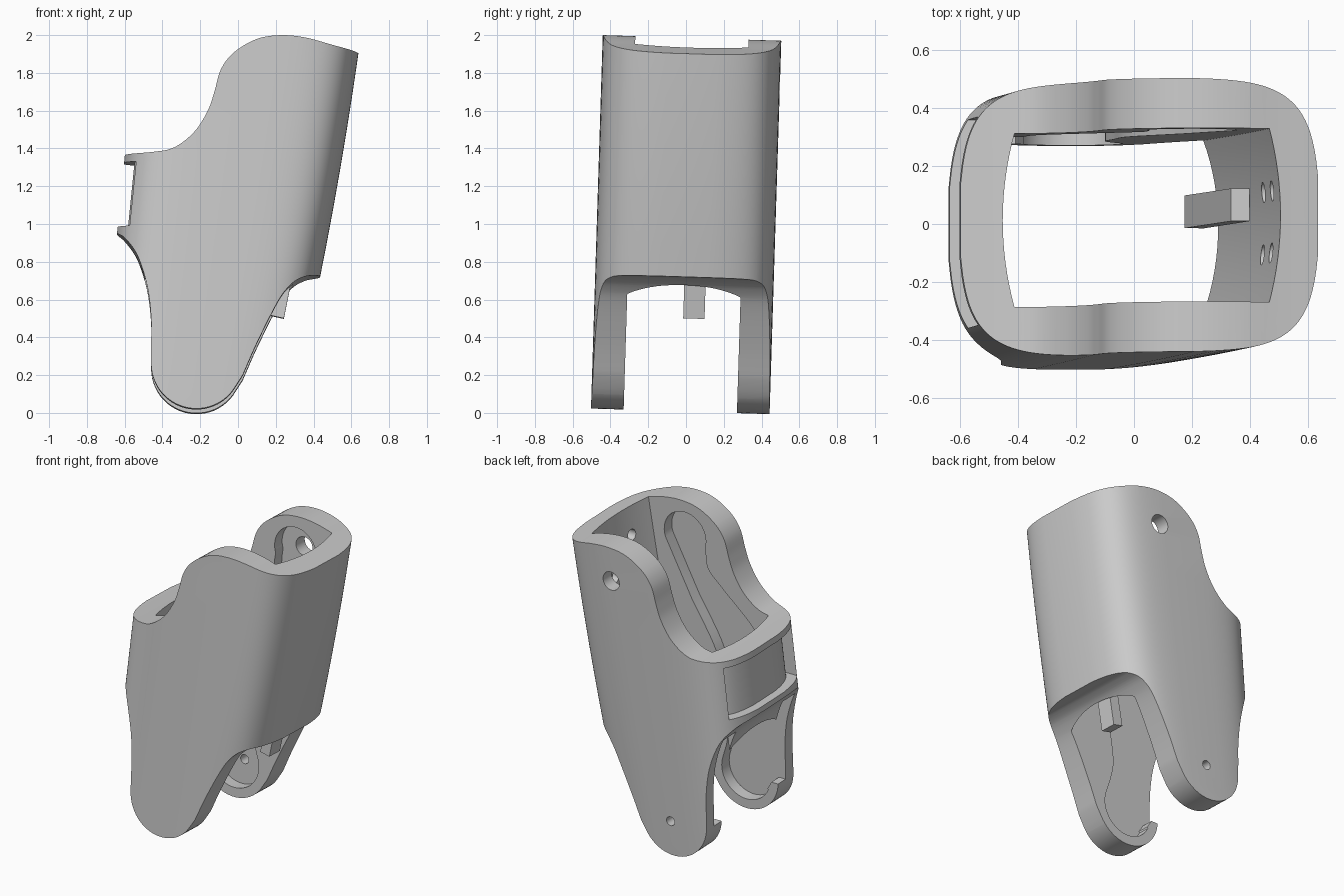
import bpy, bmesh, math
from mathutils import Vector

if "Cube" in bpy.data.objects:
    bpy.data.objects.remove(bpy.data.objects["Cube"], do_unlink=True)

grey = bpy.data.materials.new("plain_grey")
grey.use_nodes = True
grey.diffuse_color = (0.6, 0.6, 0.6, 1)
grey.node_tree.nodes["Principled BSDF"].inputs["Base Color"].default_value = (0.6, 0.6, 0.6, 1)


def left_edge(z):
    return -0.645 + 0.1 * (z - 0.97)


def right_edge(z):
    return 0.28 + 0.235 * z - 0.024 * z * z


def loft(name, rings):
    """Skin a stack of matching closed rings and cap both ends."""
    bm = bmesh.new()
    rows = [[bm.verts.new(p) for p in ring] for ring in rings]
    n = len(rows[0])
    for a, b in zip(rows, rows[1:]):
        for i in range(n):
            j = (i + 1) % n
            bm.faces.new((a[i], a[j], b[j], b[i]))
    caps = [bm.faces.new(rows[0][::-1]), bm.faces.new(rows[-1])]
    bmesh.ops.recalc_face_normals(bm, faces=bm.faces)
    bmesh.ops.triangulate(bm, faces=caps)
    mesh = bpy.data.meshes.new(name)
    bm.to_mesh(mesh)
    bm.free()
    mesh.materials.append(grey)
    obj = bpy.data.objects.new(name, mesh)
    bpy.context.collection.objects.link(obj)
    return obj


def plate(name, outline, y0, y1):
    """Extrude an (x, z) outline between two y planes."""
    return loft(name, [[(x, y, z) for x, z in outline] for y in (y0, y1)])


def spline(points, steps=6):
    """Smooth open curve through the points."""
    p = [Vector(q) for q in points]
    p = [2 * p[0] - p[1]] + p + [2 * p[-1] - p[-2]]
    out = []
    for a, b, c, d in zip(p, p[1:], p[2:], p[3:]):
        for k in range(steps):
            t = k / steps
            out.append((2 * b + (c - a) * t + (2 * a - 5 * b + 4 * c - d) * t ** 2
                        + (3 * b - a - 3 * c + d) * t ** 3) / 2)
    return [tuple(q) for q in out + [p[-2]]]


def arc(cx, cz, r, start, end, n=24):
    angles = [math.radians(start + (end - start) * i / n) for i in range(n + 1)]
    return [(cx + r * math.cos(a), cz + r * math.sin(a)) for a in angles]


def cylinder(name, centre, radius, depth, axis):
    outline = arc(0, 0, radius, 0, 360, 32)[:-1]
    rings = []
    for s in (-depth / 2, depth / 2):
        ring = [(u, s, v) if axis == "Y" else (s, u, v) for u, v in outline]
        rings.append([Vector(p) + Vector(centre) for p in ring])
    return loft(name, rings)


def boolean(target, cutter, operation="DIFFERENCE"):
    mod = target.modifiers.new("cut", "BOOLEAN")
    mod.operation, mod.solver, mod.object = operation, "EXACT", cutter
    bpy.context.view_layer.objects.active = target
    bpy.ops.object.modifier_apply(modifier=mod.name)
    bpy.data.objects.remove(cutter, do_unlink=True)


LEVELS = [-0.1 + 0.2 * i for i in range(12)]


def shell(name, inset=0.0):
    """Rounded-rectangle tube with bowed sides that leans and widens with height."""
    rings = []
    for z in LEVELS:
        lo, hi = left_edge(z) + inset, right_edge(z) - inset
        ring = []
        for i in range(112):
            a = 2 * math.pi * (i + 0.5) / 112
            c, s = math.cos(a), math.sin(a)
            u = math.copysign(abs(c) ** 0.35, c)
            v = math.copysign(abs(s) ** 0.35, s)
            x = (lo + hi) / 2 + u * ((hi - lo) / 2 - 0.065 * v * v)
            y = v * (0.475 - inset) * (1 - 0.05 * u * u)
            ring.append((x, y, z))
        rings.append(ring)
    return loft(name, rings)


# Outer body trimmed to its side outline, leaving two rounded legs
body = shell("sleeve_body")
underside = spline([(-0.8, 1.05), (-0.645, 0.963), (-0.59, 0.92), (-0.53, 0.83), (-0.48, 0.67),
                    (-0.46, 0.5), (-0.46, 0.36)])
underside += arc(-0.22, 0.262, 0.24, 180, 330)
underside += spline([(0.025, 0.2), (0.1, 0.37), (0.2, 0.57), (0.26, 0.66), (0.33, 0.715),
                     (0.44, 0.735), (0.8, 0.74)])
upper = spline([(0.8, 1.87), (0.64, 1.915), (0.5, 1.95), (0.36, 1.987), (0.23, 2.0), (0.1, 1.98),
                (-0.02, 1.91), (-0.09, 1.82), (-0.125, 1.7), (-0.16, 1.6), (-0.23, 1.49),
                (-0.33, 1.41), (-0.43, 1.385), (-0.6, 1.376), (-0.8, 1.376)])
boolean(body, plate("side_outline", underside + upper, -0.7, 0.7), "INTERSECT")

# Open cavity with bowed end walls and sharp corners
rings = []
for z in LEVELS:
    lo, hi = left_edge(z) + 0.15, right_edge(z) - 0.14
    bow = [(i / 8, 0.04 * (i / 8) ** 2) for i in range(-8, 9)]
    rings.append([(hi - b, 0.3 * t, z) for t, b in bow] + [(lo + b, -0.3 * t, z) for t, b in bow])
boolean(body, loft("cavity", rings))

# Keyhole channel sunk in the inside of both side walls
channel = arc(0.2, 1.77, 0.155, -20, 200)
channel += spline([(0.05, 1.69), (0.03, 1.58), (-0.08, 1.47), (-0.32, 1.24), (-0.39, 1.02)])
channel += [(-0.55, 0.85), (-0.55, 0.25), (-0.41, 0.25), (-0.38, 0.2)]
channel += arc(-0.22, 0.265, 0.18, 205, 375)
channel += spline([(-0.08, 0.42), (-0.1, 0.55), (-0.07, 0.75), (-0.02, 1.03), (0.16, 1.35)])
for side in (-1, 1):
    boolean(body, plate("channel", channel, side * 0.25, side * 0.38))

# Shallow window recess in the short end wall
recess = plate("end_recess", [(-0.8, 0.995), (-0.4, 0.995), (-0.4, 1.335), (-0.8, 1.335)],
               -0.36, 0.36)
boolean(recess, shell("recess_floor", 0.055))
boolean(body, recess)

# Pivot holes through one side wall
boolean(body, cylinder("upper_pivot", (0.21, 0.42, 1.775), 0.062, 0.4, "Y"))
boolean(body, cylinder("lower_pivot", (-0.2, 0.42, 0.25), 0.03, 0.4, "Y"))

# Blind holes inside the tall end wall
for y in (-0.125, 0.09):
    for z in (1.58, 1.77):
        boolean(body, cylinder("blind_hole", (right_edge(z) - 0.14, y, z), 0.035, 0.1, "X"))

# Tongue lying against the inside of the tall end wall
tongue = plate("inner_tongue", [(0.175, 0.53), (0.243, 0.515), (0.4, 1.3), (0.335, 1.3)], 0.0, 0.113)

# Lean both parts slightly and smooth the curved faces
for obj in (body, tongue):
    obj.rotation_euler.x = math.radians(-1.8)
    obj.location = (0, -0.031, -0.014)
    bpy.ops.object.select_all(action="DESELECT")
    obj.select_set(True)
    bpy.context.view_layer.objects.active = obj
    bpy.ops.object.shade_smooth_by_angle(angle=math.radians(30))
